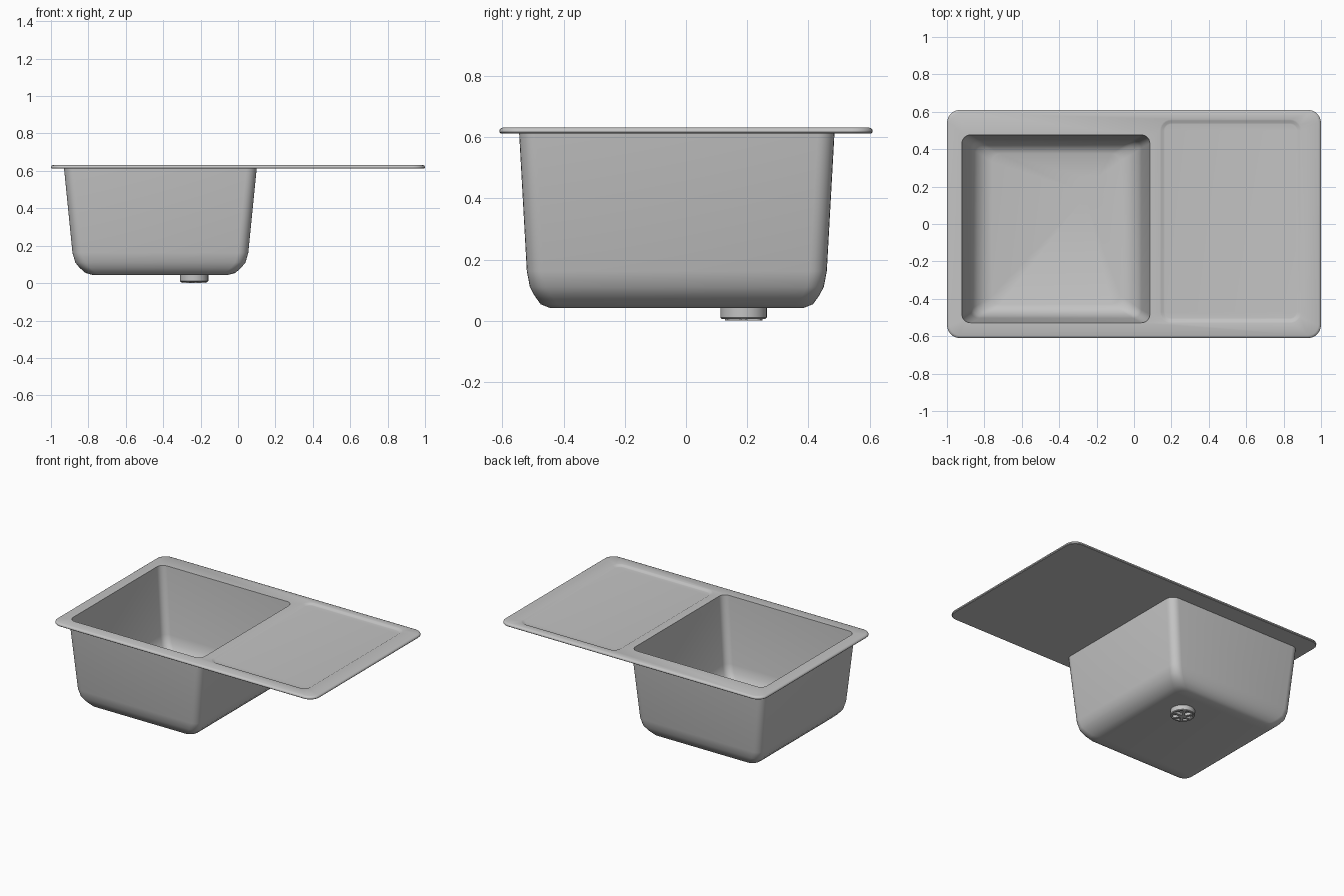
import bpy, bmesh, math
from mathutils import Vector

if "Cube" in bpy.data.objects:
    bpy.data.objects.remove(bpy.data.objects["Cube"])

steel = bpy.data.materials.new("brushed_steel_grey")
steel.use_nodes = True
GREY = (0.55, 0.55, 0.55, 1)
steel.diffuse_color = GREY
steel.node_tree.nodes["Principled BSDF"].inputs["Base Color"].default_value = GREY

DRAIN_X, DRAIN_Y, DRAIN_R = -0.235, 0.188, 0.079


def rounded_rect(bm, x0, x1, y0, y1, r, z, steps=6):
    """Ring of vertices round a rectangle with rounded corners."""
    ring = []
    corners = [(x1 - r, y1 - r), (x0 + r, y1 - r), (x0 + r, y0 + r), (x1 - r, y0 + r)]
    for q, (cx, cy) in enumerate(corners):
        for i in range(steps + 1):
            a = (q + i / steps) * math.pi / 2
            ring.append(bm.verts.new((cx + r * math.cos(a), cy + r * math.sin(a), z)))
    return ring


def circle(bm, radius, z, n=32):
    return [bm.verts.new((DRAIN_X + radius * math.cos(2 * math.pi * i / n),
                          DRAIN_Y + radius * math.sin(2 * math.pi * i / n), z)) for i in range(n)]


def loft(bm, rings):
    for a, b in zip(rings, rings[1:]):
        for i in range(len(a)):
            j = (i + 1) % len(a)
            bm.faces.new((a[i], a[j], b[j], b[i]))


def fill(bm, *rings):
    """Flat sheet bounded by the first ring, with holes at the others."""
    edges = []
    for ring in rings:
        for i, v in enumerate(ring):
            w = ring[(i + 1) % len(ring)]
            edges.append(bm.edges.get((v, w)) or bm.edges.new((v, w)))
    bmesh.ops.triangle_fill(bm, use_beauty=True, edges=edges, normal=Vector((0, 0, 1)))


def finish(bm, name, angle=35):
    bmesh.ops.recalc_face_normals(bm, faces=bm.faces[:])
    mesh = bpy.data.meshes.new(name)
    bm.to_mesh(mesh)
    bm.free()
    mesh.materials.append(steel)
    obj = bpy.data.objects.new(name, mesh)
    bpy.context.collection.objects.link(obj)
    bpy.ops.object.select_all(action='DESELECT')
    obj.select_set(True)
    bpy.context.view_layer.objects.active = obj
    bpy.ops.object.shade_smooth_by_angle(angle=math.radians(angle))
    return obj


def bowl(bm, x0, x1, y0, y1, r, top, floor):
    """Tapered wall that curves into the floor; the steps are x inset, y inset, height."""
    profile = [(0, 0, top), (0.045, 0.025, floor + 0.12), (0.06, 0.035, floor + 0.068),
               (0.083, 0.05, floor + 0.04), (0.115, 0.07, floor + 0.012), (0.16, 0.1, floor)]
    rings = [rounded_rect(bm, x0 + dx, x1 - dx, y0 + dy, y1 - dy, r, z) for dx, dy, z in profile]
    loft(bm, rings)
    return rings


# Sink body: worktop, drainer recess and bowl pressed from one sheet
bm = bmesh.new()
rim = [rounded_rect(bm, -1 + d, 1 - d, -0.61 + d, 0.61 - d, 0.07 - d, z)
       for d, z in [(0.004, 0.612), (0, 0.616), (0, 0.622), (0.004, 0.628), (0.014, 0.632)]]
loft(bm, rim)
inside = bowl(bm, -0.92, 0.085, -0.528, 0.476, 0.045, 0.632, 0.058)
outside = bowl(bm, -0.93, 0.1, -0.545, 0.485, 0.055, 0.612, 0.042)
recess = [rounded_rect(bm, 0.138 + d, 0.895 - d, -0.53 + d, 0.56 - d, 0.06 - d, z)
          for d, z in [(0, 0.632), (0.008, 0.630), (0.02, 0.623), (0.027, 0.622)]]
loft(bm, recess)
fill(bm, recess[-1])
fill(bm, rim[-1], inside[0], recess[0])
fill(bm, rim[0], outside[0])
fill(bm, outside[-1])
drain_edge = circle(bm, DRAIN_R, 0.055)
fill(bm, inside[-1], drain_edge)
bm.faces.new(drain_edge)
finish(bm, "sink_body")

# Drain plug, lying flush in the bowl floor
bm = bmesh.new()
plug = [circle(bm, DRAIN_R - 0.003, 0.052), circle(bm, DRAIN_R - 0.003, 0.057)]
loft(bm, plug)
for ring in plug:
    bm.faces.new(ring)
finish(bm, "drain_plug")

# Drain outlet: short collar with a recessed underside
bm = bmesh.new()
collar = [circle(bm, r, z) for r, z in [(0.076, 0.045), (0.076, 0.01), (0.072, 0.006),
                                        (0.06, 0.006), (0.06, 0.018)]]
loft(bm, collar)
bm.faces.new(collar[0])
bm.faces.new(collar[-1])
finish(bm, "drain_outlet")

# Strainer: hub and radial bars under the outlet
bm = bmesh.new()
hub = [circle(bm, 0.02, 0.02), circle(bm, 0.02, 0.002)]
loft(bm, hub)
for ring in hub:
    bm.faces.new(ring)
for k in range(6):
    a = k * math.pi / 3
    out, side = Vector((math.cos(a), math.sin(a), 0)), Vector((-math.sin(a), math.cos(a), 0))
    base = Vector((DRAIN_X, DRAIN_Y, 0))
    ends = [[bm.verts.new(base + out * d + side * s + Vector((0, 0, z)))
             for s, z in [(-0.008, 0), (0.008, 0), (0.008, 0.02), (-0.008, 0.02)]]
            for d in (0.012, 0.066)]
    loft(bm, ends)
    for end in ends:
        bm.faces.new(end)
finish(bm, "drain_strainer")
